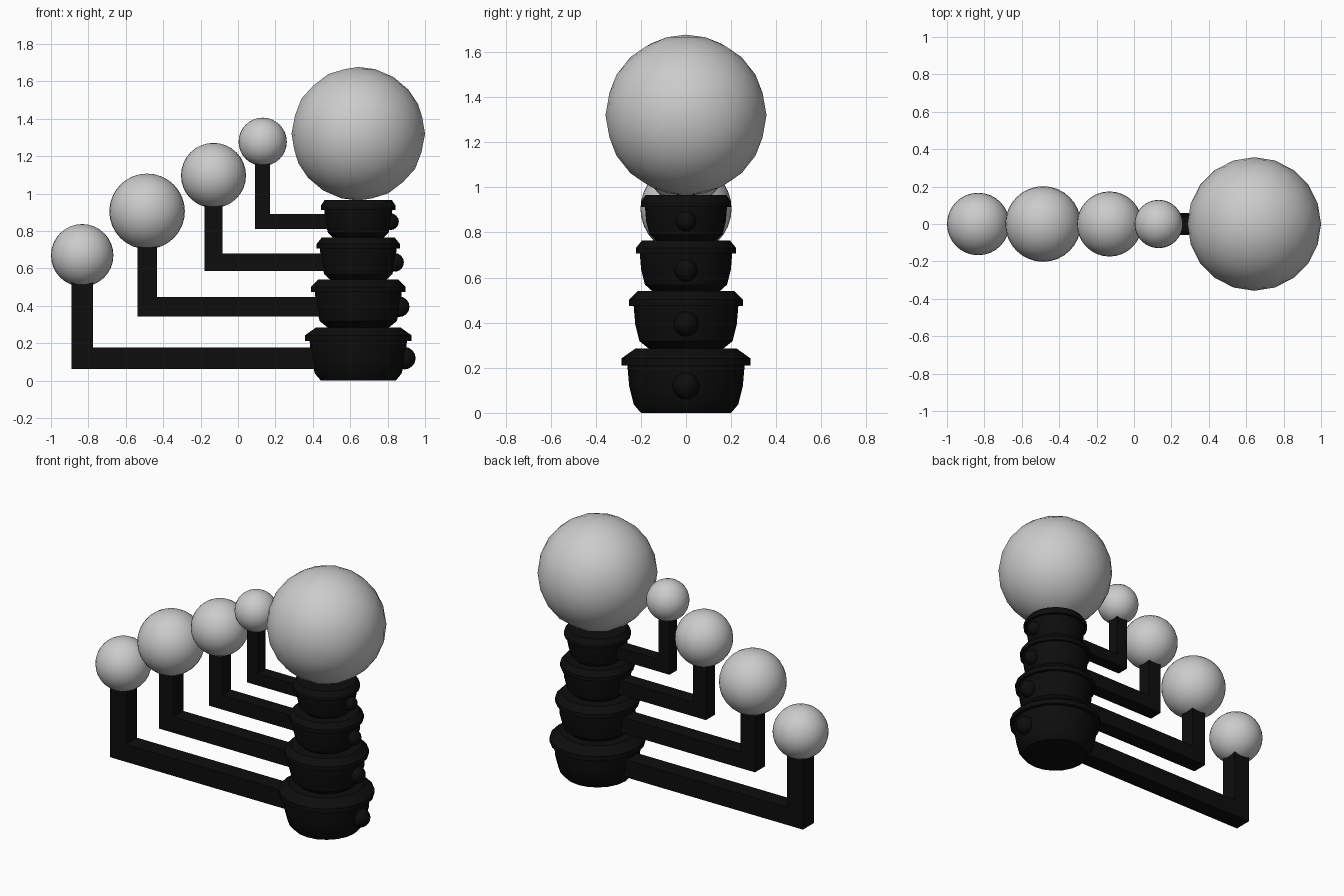
import bpy, bmesh, math
from mathutils import Matrix

if "Cube" in bpy.data.objects:
    bpy.data.objects.remove(bpy.data.objects["Cube"])

CX = 0.643  # centre of the stacked column

black = bpy.data.materials.new("black")
black.diffuse_color = (0.004, 0.004, 0.004, 1)
black.use_nodes = True
black.node_tree.nodes["Principled BSDF"].inputs["Base Color"].default_value = black.diffuse_color


def finish(name, bm, mat=None, smooth=None):
    bmesh.ops.recalc_face_normals(bm, faces=bm.faces[:])
    me = bpy.data.meshes.new(name)
    bm.to_mesh(me)
    bm.free()
    ob = bpy.data.objects.new(name, me)
    bpy.context.collection.objects.link(ob)
    if mat:
        me.materials.append(mat)
    if smooth:
        bpy.ops.object.select_all(action='DESELECT')
        ob.select_set(True)
        bpy.context.view_layer.objects.active = ob
        bpy.ops.object.shade_smooth_by_angle(angle=math.radians(smooth))
    return ob


def ball(name, x, z, r, mat=None, seg=32):
    bm = bmesh.new()
    bmesh.ops.create_uvsphere(bm, u_segments=seg, v_segments=seg // 2, radius=r,
                              matrix=Matrix.Translation((x, 0, z)))
    finish(name, bm, mat, 60)


def lathe(name, profile, sides=20):
    # revolve an (r, z) profile into a closed, capped solid
    bm = bmesh.new()
    rings = []
    for r, z in profile:
        rings.append([bm.verts.new((CX + r * math.cos(2 * math.pi * i / sides),
                                    r * math.sin(2 * math.pi * i / sides), z))
                      for i in range(sides)])
    for a, b in zip(rings, rings[1:]):
        for i in range(sides):
            j = (i + 1) % sides
            bm.faces.new((a[i], a[j], b[j], b[i]))
    bm.faces.new(rings[0])
    bm.faces.new(rings[-1])
    finish(name, bm, black, 30)


def arm(name, x0, x1, z0, thick, ztop):
    # L-shaped square bar: outline in xz, extruded along y
    bm = bmesh.new()
    pts = [(x0, z0), (x1, z0), (x1, z0 + thick), (x0 + thick, z0 + thick),
           (x0 + thick, ztop), (x0, ztop)]
    f = bm.faces.new([bm.verts.new((x, -thick / 2, z)) for x, z in pts])
    new = bmesh.ops.extrude_face_region(bm, geom=[f])["geom"]
    bmesh.ops.translate(bm, vec=(0, thick, 0),
                        verts=[v for v in new if isinstance(v, bmesh.types.BMVert)])
    finish(name, bm, black)


# Column cups: z bottom, z top, lip radius, body radius, base radius, top radius
cups = [(0.0, 0.285, 0.285, 0.26, 0.20, 0.225),
        (0.285, 0.54, 0.252, 0.232, 0.165, 0.215),
        (0.54, 0.765, 0.222, 0.205, 0.15, 0.195),
        (0.765, 0.965, 0.20, 0.182, 0.135, 0.18)]
for i, (z0, z1, lip, body, base, top) in enumerate(cups, 1):
    h = z1 - z0
    lathe(f"column_cup_{i}", [(base, z0), (body * 0.89, z0 + h * 0.13),
                              (body * 0.97, z0 + h * 0.42), (body, z0 + h * 0.74),
                              (lip, z0 + h * 0.74), (lip, z0 + h * 0.85), (top, z1)])

# Knobs on the right side of each cup: x, z, radius
for i, (x, z, r) in enumerate([(0.89, 0.12, 0.06), (0.862, 0.395, 0.055),
                               (0.837, 0.632, 0.05), (0.815, 0.85, 0.045)], 1):
    ball(f"knob_{i}", x, z, r, black, 16)

# Arms with a ball on each tip: arm x, z, thickness, ball x, z, radius
arms = [(-0.89, 0.062, 0.115, -0.833, 0.67, 0.167),
        (-0.538, 0.342, 0.104, -0.486, 0.905, 0.202),
        (-0.178, 0.587, 0.094, -0.131, 1.097, 0.174),
        (0.092, 0.81, 0.08, 0.132, 1.277, 0.129)]
for i, (ax, az, t, bx, bz, br) in enumerate(arms, 1):
    arm(f"arm_{i}", ax, CX, az, t, bz)
    ball(f"arm_ball_{i}", bx, bz, br)

# Large faceted ball on top
bm = bmesh.new()
bmesh.ops.create_icosphere(bm, subdivisions=3, radius=0.357,
                           matrix=Matrix.Translation((CX, 0, 1.32)))
finish("top_ball", bm, None, 60)
